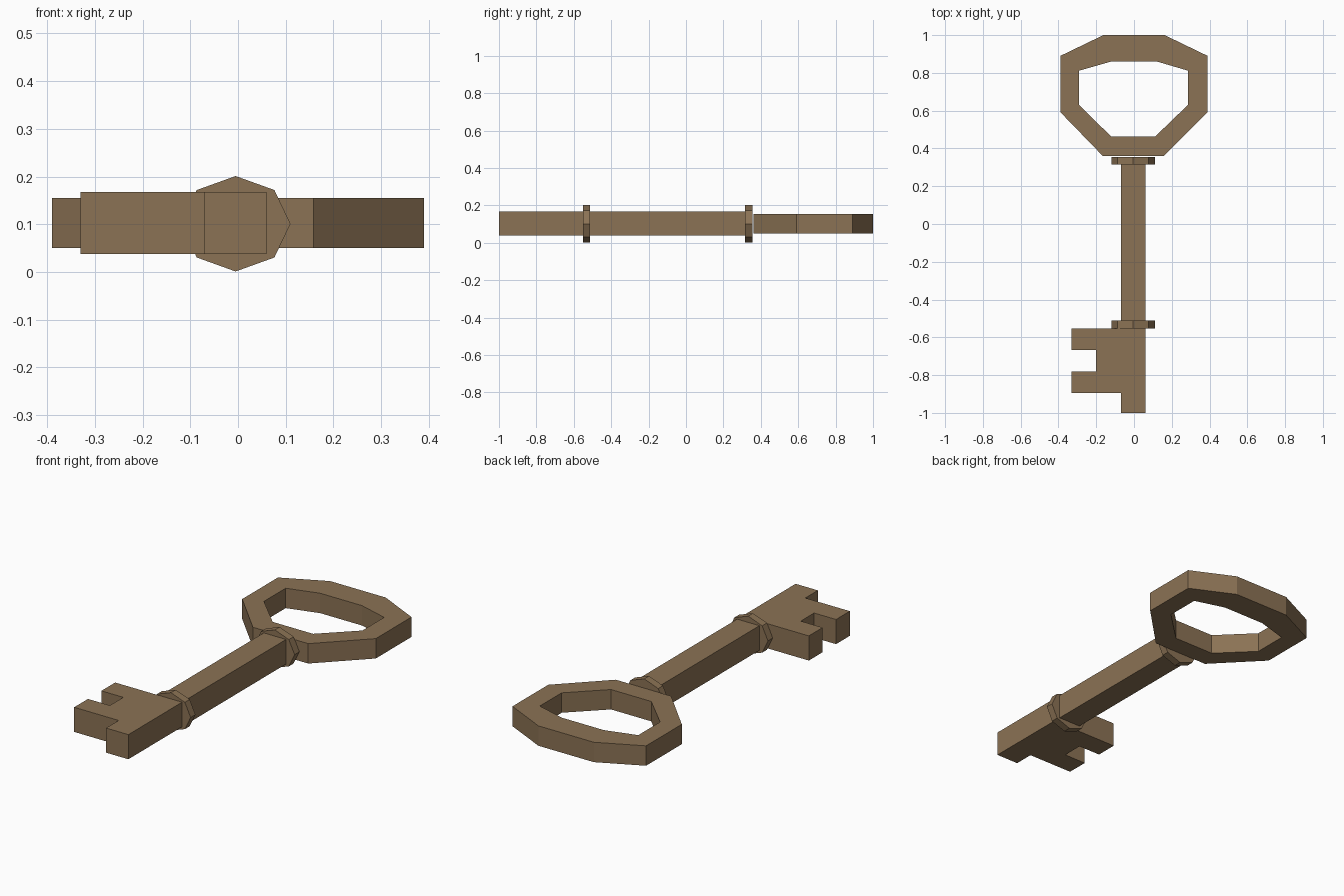
import bpy, bmesh, math

if "Cube" in bpy.data.objects:
    bpy.data.objects.remove(bpy.data.objects["Cube"])

brass = bpy.data.materials.new("aged_brass")
brass.diffuse_color = (0.26, 0.17, 0.09, 1)
brass.use_nodes = True
brass.node_tree.nodes["Principled BSDF"].inputs["Base Color"].default_value = brass.diffuse_color


def finish(name, bm):
    bmesh.ops.recalc_face_normals(bm, faces=bm.faces[:])
    mesh = bpy.data.meshes.new(name)
    bm.to_mesh(mesh)
    bm.free()
    mesh.materials.append(brass)
    obj = bpy.data.objects.new(name, mesh)
    bpy.context.collection.objects.link(obj)
    return obj


def extrude(bm, faces, vec):
    new = bmesh.ops.extrude_face_region(bm, geom=faces)["geom"]
    verts = [g for g in new if isinstance(g, bmesh.types.BMVert)]
    bmesh.ops.translate(bm, verts=verts, vec=vec)


def prism(name, points, vec):
    bm = bmesh.new()
    extrude(bm, [bm.faces.new([bm.verts.new(p) for p in points])], vec)
    return finish(name, bm)


# Bow: eight-sided ring handle
outer = [(-0.162, 1), (0.162, 1), (0.39, 0.89), (0.39, 0.592),
         (0.158, 0.36), (-0.165, 0.36), (-0.39, 0.592), (-0.39, 0.89)]
inner = [(-0.122, 0.86), (0.122, 0.86), (0.285, 0.812), (0.285, 0.63),
         (0.113, 0.464), (-0.122, 0.464), (-0.29, 0.63), (-0.29, 0.812)]
bm = bmesh.new()
o = [bm.verts.new((x, y, 0.05)) for x, y in outer]
i = [bm.verts.new((x, y, 0.05)) for x, y in inner]
ring = [bm.faces.new((o[k], o[(k + 1) % 8], i[(k + 1) % 8], i[k])) for k in range(8)]
extrude(bm, ring, (0, 0, 0.105))
finish("bow", bm)

# Shaft and toothed bit in one outline
outline = [(0.06, 0.35), (-0.07, 0.35), (-0.07, -0.553), (-0.33, -0.553),
           (-0.33, -0.668), (-0.202, -0.668), (-0.202, -0.78), (-0.33, -0.78),
           (-0.33, -0.895), (-0.07, -0.895), (-0.07, -1), (0.06, -1)]
prism("shaft_and_bit", [(x, y, 0.038) for x, y in outline], (0, 0, 0.13))

# Octagonal collars at both ends of the shaft
for name, y in (("bow_collar", 0.315), ("bit_collar", -0.552)):
    pts = [(-0.005 + 0.115 * math.cos(k * math.pi / 4), y,
            0.101 + 0.1 * math.sin(k * math.pi / 4)) for k in range(8)]
    prism(name, pts, (0, 0.04, 0))
